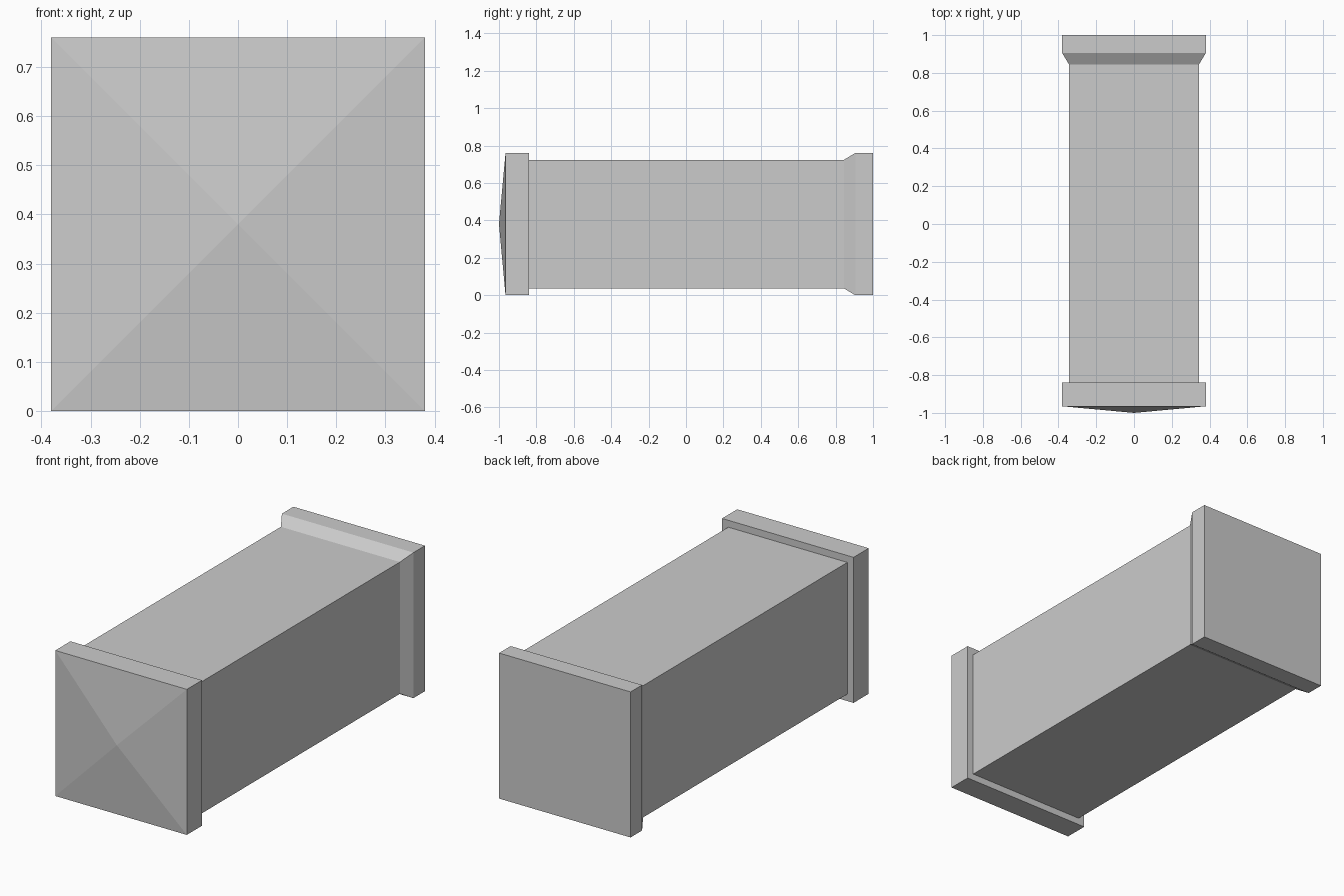
import bpy, bmesh

if "Cube" in bpy.data.objects:
    bpy.data.objects.remove(bpy.data.objects["Cube"])

HALF = 0.38    # half width of the end blocks
SHAFT = 0.344  # half width of the shaft
MID_Z = 0.38   # height of the long axis


def square_loft(name, rings, tip_y=None, close_end=False):
    """Skin square rings given as (y, half width), running front to back."""
    bm = bmesh.new()
    loops = [[bm.verts.new((sx * h, y, MID_Z + sz * h))
              for sx, sz in ((-1, -1), (1, -1), (1, 1), (-1, 1))]
             for y, h in rings]
    for a, b in zip(loops, loops[1:]):
        for i in range(4):
            j = (i + 1) % 4
            bm.faces.new((a[j], a[i], b[i], b[j]))
    if tip_y is not None:
        tip = bm.verts.new((0, tip_y, MID_Z))
        for i in range(4):
            bm.faces.new((loops[0][i], loops[0][(i + 1) % 4], tip))
    if close_end:
        bm.faces.new(loops[-1][::-1])
    mesh = bpy.data.meshes.new(name)
    bm.to_mesh(mesh)
    bm.free()
    obj = bpy.data.objects.new(name, mesh)
    bpy.context.collection.objects.link(obj)
    return obj


# Cap: shallow pyramid front, square band, step down to the shaft
square_loft("post_cap", [(-0.965, HALF), (-0.84, HALF), (-0.84, SHAFT)], tip_y=-1.0)

# Shaft between the two end blocks
square_loft("post_shaft", [(-0.84, SHAFT), (0.845, SHAFT)])

# Base: bevelled flare and flat end block
square_loft("post_base", [(0.845, SHAFT), (0.905, HALF), (1.0, HALF)], close_end=True)
